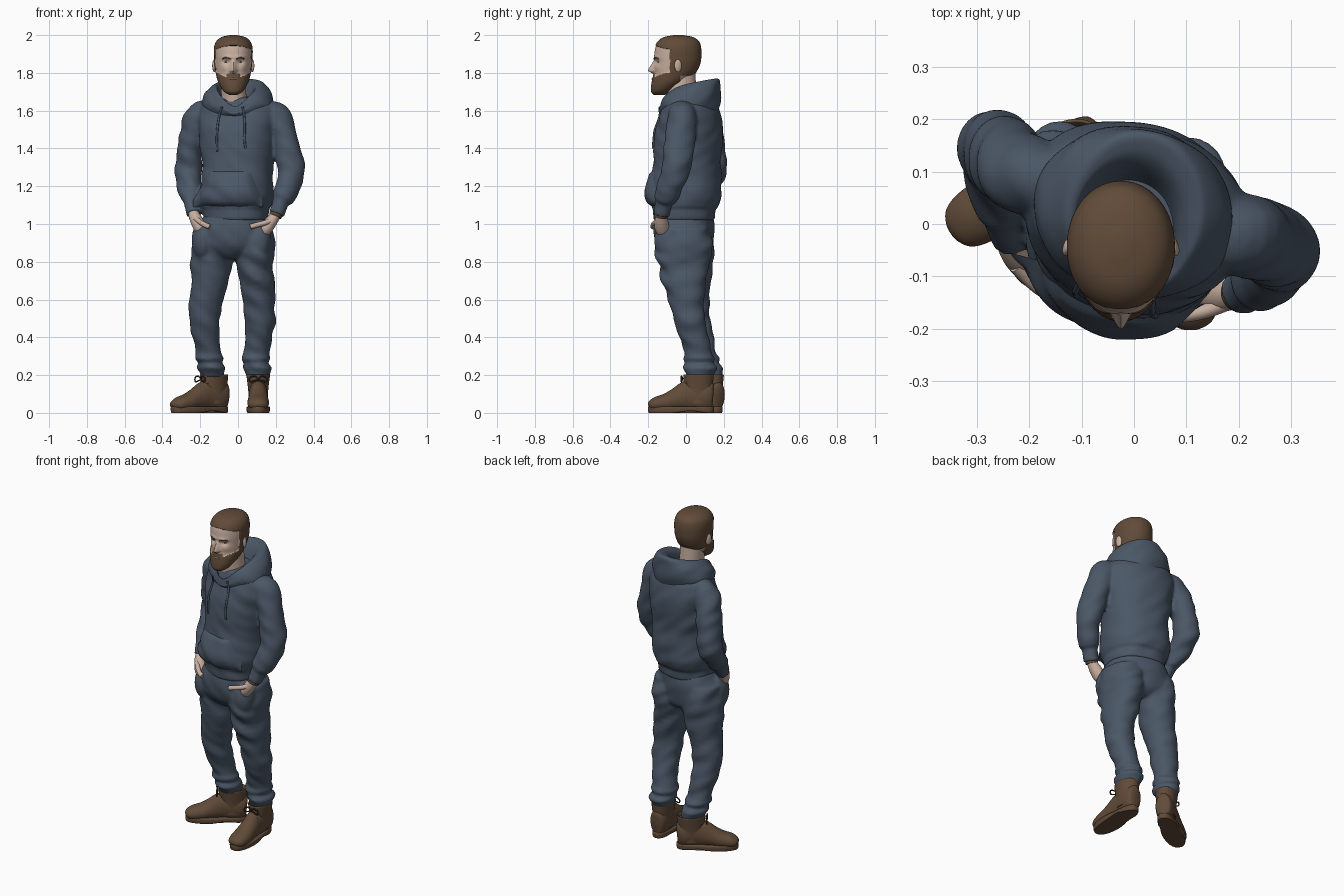
import bpy, bmesh, math
from mathutils import Vector, Matrix, noise
from mathutils.bvhtree import BVHTree

def material(name, rgb):
    m = bpy.data.materials.new(name)
    m.diffuse_color = (*rgb, 1)
    return m

CLOTH = material("blue_grey_cloth", (0.070, 0.095, 0.134))
BROWN = material("brown", (0.118, 0.070, 0.040))
SKIN = material("skin", (0.58, 0.43, 0.35))
DARK = material("dark_brown", (0.05, 0.032, 0.02))
ZUP = Vector((0, 0, 1))
YAW = math.radians(-15)  # the body is turned a little to its right

def finish(name, bm, mats, rule=None):
    bmesh.ops.recalc_face_normals(bm, faces=bm.faces[:])
    for f in bm.faces:
        f.material_index = rule(f.calc_center_median()) if rule else 0
    tree = BVHTree.FromBMesh(bm)
    me = bpy.data.meshes.new(name)
    bm.to_mesh(me)
    bm.free()
    for m in mats:
        me.materials.append(m)
    bpy.context.collection.objects.link(bpy.data.objects.new(name, me))
    return tree

def spline(P, k):
    P = [tuple(p) + (0,) * (6 - len(p)) for p in P]
    out = []
    for i in range(len(P) - 1):
        q = [P[max(i - 1, 0)], P[i], P[i + 1], P[min(i + 2, len(P) - 1)]]
        for t in (j / k for j in range(k)):
            out.append([b + 0.5 * t * (c - a + t * (2*a - 5*b + 4*c - d + t * (3*(b - c) + d - a)))
                        for a, b, c, d in zip(*q)])
    return out + [list(P[-1])]

# Skin of elliptical rings (x, y, z, rx, ry, slope) along a smooth path
def loft(name, rings, mats, yaw=0, k=6, seg=48, p=2.0, fold=0, tilt=False, ref=None,
         shape=None, matrix=Matrix(), rule=None):
    R, bm, loops = spline(rings, k), bmesh.new(), []
    for i, (x, y, z, rx, ry, slope) in enumerate(R):
        u, T = ref or Vector((math.cos(yaw), math.sin(yaw), 0)), ZUP
        if tilt:
            T = (Vector(R[min(i + 1, len(R) - 1)][:3]) - Vector(R[max(i - 1, 0)][:3])).normalized()
            u = (u - T * u.dot(T)).normalized()
        loop = []
        for j in range(seg):
            c, s = math.cos(2 * math.pi * j / seg), math.sin(2 * math.pi * j / seg)
            c, s = (math.copysign(abs(w) ** (2 / p), w) for w in (c, s))
            d = u * c * max(rx, .002) + T.cross(u) * s * max(ry, .002)
            co = Vector((x, y, z)) + d
            co += d * fold * noise.noise(Vector((co.x * 7, co.y * 7, co.z * 15 + co.x * 9)))
            co.z += slope * s
            loop.append(bm.verts.new(matrix @ (shape(co) if shape else co)))
        loops.append(loop)
    for A, B in zip(loops, loops[1:]):
        for j in range(seg):
            bm.faces.new((A[j], A[(j + 1) % seg], B[(j + 1) % seg], B[j]))
    bm.faces.new(loops[0])
    bm.faces.new(loops[-1])
    return finish(name, bm, mats, rule)

def tube(name, pts, r, mat, ref=None, matrix=Matrix()):
    return loft(name, [(*q, r, r) for q in pts], [mat], k=5, seg=8, tilt=True, ref=ref, matrix=matrix)

def ball(name, loc, radii, mat, yaw=0):
    bm = bmesh.new()
    M = Matrix.Translation(loc) @ Matrix.Rotation(yaw, 4, 'Z') @ Matrix.Diagonal((*radii, 1))
    bmesh.ops.create_uvsphere(bm, u_segments=24, v_segments=16, radius=1, matrix=M)
    return finish(name, bm, [mat])

# Fuse overlapping cloth parts into one garment
def fuse(name, parts):
    bpy.ops.object.select_all(action='DESELECT')
    for part in parts:
        bpy.data.objects[part].select_set(True)
    ob = bpy.context.view_layer.objects.active = bpy.data.objects[parts[0]]
    bpy.ops.object.join()
    ob.name = name
    mod = ob.modifiers.new("fuse", 'REMESH')
    mod.mode, mod.voxel_size, mod.use_smooth_shade = 'VOXEL', .008, True
    mod = ob.modifiers.new("soften", 'SMOOTH')
    mod.factor, mod.iterations = .5, 6

# Hoodie body, sleeves with cuffs
torso = loft("body", [
    (-.01, -.01, 1.02, .155, .145), (-.01, -.01, 1.025, .167, .157), (-.01, -.01, 1.08, .172, .163),
    (-.01, -.005, 1.09, .183, .173), (-.01, 0, 1.14, .195, .186), (-.005, 0, 1.2, .192, .184),
    (0, .005, 1.3, .187, .176), (0, .01, 1.4, .198, .176), (0, .018, 1.5, .209, .17),
    (0, .025, 1.57, .216, .155), (0, .025, 1.625, .2, .135), (0, .02, 1.665, .15, .11),
    (0, .02, 1.675, .05, .05)], [CLOTH], yaw=YAW, seg=72, p=2.25, fold=.05)
loft("right_sleeve", [
    (.12, -.01, 1.60, .055, .06), (.2, -.02, 1.573, .079, .075), (.236, -.03, 1.48, .072, .076),
    (.262, -.04, 1.38, .071, .078), (.284, -.055, 1.28, .071, .075), (.265, -.085, 1.2, .065, .067),
    (.237, -.108, 1.135, .056, .058), (.228, -.114, 1.115, .043, .045), (.203, -.13, 1.05, .041, .043)],
    [CLOTH], tilt=True, fold=.18)
loft("left_sleeve", [
    (-.12, .07, 1.60, .055, .06), (-.2, .09, 1.57, .078, .078), (-.236, .115, 1.48, .071, .08),
    (-.257, .135, 1.38, .07, .077), (-.266, .138, 1.28, .071, .074), (-.258, .09, 1.2, .065, .067),
    (-.247, .035, 1.135, .054, .057), (-.246, .02, 1.115, .043, .045), (-.235, -.025, 1.05, .04, .043)],
    [CLOTH], tilt=True, fold=.18)
fuse("hoodie", ["body", "right_sleeve", "left_sleeve"])

# Hood lying on the shoulders, dipping to a V at the throat
def hood_shape(co):
    dip = math.exp(-((co.x + .015) / .085) ** 2) * max(0, min(1, -co.y / .08))
    co.z -= .085 * dip * max(0, min(1, (co.z - 1.57) / .1))
    return co

hood = loft("hood", [
    (-.015, -.02, 1.60, .07, .085, .03), (-.01, 0, 1.71, .098, .118, .03),
    (0, .012, 1.738, .118, .143, .03), (0, .02, 1.73, .143, .158, .032), (0, .02, 1.685, .182, .163, .03),
    (0, .022, 1.63, .192, .158, .015), (0, .02, 1.55, .15, .14, 0)],
    [CLOTH], yaw=YAW * .7, seg=72, fold=.06, shape=hood_shape)

# Front pouch pocket, draped over the body and gaping at its right end
TURN = Matrix.Rotation(YAW, 3, 'Z')
bm, grid, N = bmesh.new(), [], 28
for v, u in ((j / N, i / N) for j in range(N + 1) for i in range(N + 1)):
    x = (u * 2 - 1) * ((.215 if u < .5 else .168) - (.1 if u < .5 else .055) * max(0, (v - .2) / .8))
    hit = torso.ray_cast(TURN @ Vector((x, -1, 1.09 + .195 * v)), TURN @ Vector((0, 1, 0)))[0]
    y = min((TURN.inverted() @ hit).y, -.12) if hit else -.12
    edge = min(1, 9 * min(u, 1 - u, v, 1 - v))
    puff = max(0, math.sin(math.pi * u)) ** .4 * max(0, math.sin(math.pi * v ** .8))
    grid.append(bm.verts.new(TURN @ Vector((x, y + .006 - .014 * edge - .025 * puff, 1.09 + .195 * v))))
for a in (j * (N + 1) + i for j in range(N) for i in range(N)):
    bm.faces.new((grid[a], grid[a + 1], grid[a + N + 2], grid[a + N + 1]))
finish("pouch_pocket", bm, [CLOTH])

def on_front(x, z, trees, lift=.003):
    hits = [t.ray_cast(Vector((x, -1, z)), Vector((0, 1, 0)))[0] for t in trees]
    return Vector((x, min([h.y for h in hits if h] or [-.15]) - lift, z))

# Drawstrings
for side, path in (("left", [(-.085, 1.62), (-.1, 1.57), (-.11, 1.5), (-.112, 1.44), (-.11, 1.385)]),
                   ("right", [(.025, 1.62), (.033, 1.57), (.036, 1.5), (.034, 1.45), (.04, 1.4)])):
    tube(side + "_drawstring", [on_front(x, z, (torso, hood)) for x, z in path], .006, CLOTH)

# Hands tucked in the pockets, and a wristband
loft("right_hand", [(.21, -.125, 1.075, .028, .03), (.195, -.13, 1.04, .028, .031), (.17, -.13, 1.005, .033, .037),
                    (.145, -.125, .97, .033, .037), (.13, -.11, .93, .02, .02)], [SKIN], tilt=True, seg=24)
tube("right_thumb", [(.18, -.15, 1.02), (.14, -.165, 1.005), (.10, -.173, .995), (.065, -.175, .985)],
     .014, SKIN, ZUP)
loft("left_hand", [(-.24, 0, 1.08, .028, .03), (-.232, -.035, 1.045, .03, .033), (-.215, -.06, 1.01, .034, .037),
                   (-.2, -.07, .975, .033, .037), (-.19, -.06, .93, .02, .02)], [SKIN], tilt=True, seg=24)
tube("left_thumb", [(-.225, -.08, 1.03), (-.2, -.105, 1.01), (-.175, -.125, .995), (-.15, -.135, .985)],
     .014, SKIN, ZUP)
loft("wristband", [(.206, -.128, 1.062, .035, .037), (.197, -.132, 1.04, .034, .036)], [BROWN], tilt=True, seg=24)

# Trousers with gathered ankles
loft("seat", [
    (-.025, 0, .815, .06, .09), (-.025, 0, .85, .14, .13), (-.03, -.008, .9, .192, .15),
    (-.025, -.01, .98, .19, .157), (-.015, -.01, 1.05, .16, .15)], [CLOTH], yaw=YAW * .8, p=2.2, fold=.04)
ball("left_bulge", (-.185, -.04, .915), (.06, .085, .11), CLOTH)
ball("right_bulge", (.115, -.092, .915), (.062, .077, .11), CLOTH)
loft("left_leg", [
    (-.11, .02, .98, .11, .12), (-.13, .02, .88, .117, .13), (-.14, .025, .78, .106, .122),
    (-.165, .03, .62, .088, .094), (-.178, .045, .5, .082, .085), (-.172, .07, .4, .072, .078),
    (-.155, .09, .32, .067, .07), (-.148, .1, .288, .078, .082), (-.145, .105, .265, .066, .07),
    (-.14, .11, .24, .078, .084), (-.138, .115, .215, .066, .074), (-.135, .12, .19, .058, .068)],
    [CLOTH], yaw=-.3, fold=.16)
loft("right_leg", [
    (.07, -.01, .98, .11, .135), (.083, -.012, .88, .112, .15), (.09, -.013, .78, .1, .138),
    (.108, 0, .62, .088, .099), (.113, .02, .5, .083, .085), (.107, .045, .4, .075, .08),
    (.1, .065, .32, .071, .073), (.1, .07, .288, .079, .084), (.1, .07, .265, .067, .073),
    (.107, .075, .24, .077, .088), (.107, .072, .215, .066, .076), (.107, .07, .19, .058, .068)],
    [CLOTH], fold=.16)
fuse("trousers", ["seat", "left_bulge", "right_bulge", "left_leg", "right_leg"])

# Boots, built with the ankle at the origin and the toe towards -y
def sole_shape(co):
    arch = math.exp(-((co.y + .04) / .05) ** 2)
    return Vector((co.x * (1 - .16 * arch - (.1 if co.y > 0 else 0)), co.y, max(co.z, .014 * arch)))

for side, pos, ang in (("left", (-.127, .132, 0), -56), ("right", (.107, .066, 0), 0)):
    M = Matrix.Translation(pos) @ Matrix.Rotation(math.radians(ang), 4, 'Z')
    loft(side + "_boot_foot", [
        (0, .078, .085, .025, .06), (0, .068, .086, .042, .075), (0, .03, .09, .052, .085),
        (0, -.05, .09, .05, .083), (0, -.12, .07, .053, .06), (0, -.17, .055, .057, .048),
        (0, -.22, .046, .054, .04), (0, -.25, .04, .042, .028), (0, -.264, .035, .02, .012)],
        [BROWN], tilt=True, shape=lambda co: Vector((co.x, co.y, max(co.z, .022))), matrix=M)
    loft(side + "_boot_shaft", [
        (0, 0, .05, .05, .07), (0, 0, .12, .053, .074), (0, 0, .18, .06, .079), (0, 0, .2, .062, .08),
        (0, 0, .203, .056, .074), (0, 0, .185, .05, .066)], [BROWN], matrix=M)
    loft(side + "_boot_sole", [
        (0, -.0925, 0, .058, .171), (0, -.0925, .01, .062, .174), (0, -.0925, .03, .062, .174),
        (0, -.0925, .034, .055, .166)], [BROWN], k=3, p=2.5, shape=sole_shape, matrix=M)
    for i in range(4):
        y, z = -.06 - .022 * i, .172 - .017 * i
        tube(f"{side}_lace_{i}", [(-.034, y, z - .018), (0, y - .004, z + .003), (.034, y, z - .018)],
             .004, DARK, ZUP, M)
    for s in (-1, 1):
        tube(f"{side}_bow_{'ab'[s > 0]}", [(0, -.083, .18), (s*.02, -.09, .195), (s*.045, -.09, .185),
             (s*.04, -.09, .165), (0, -.086, .176)], .004, DARK, Vector((0, 1, 0)), M)

# Head: hair and beard are regions of one surface
HX = -.025
def hairy(co):
    dx, y, z = abs(co.x - HX), co.y, co.z
    return int(z > 1.945 - .015 * (dx / .08) ** 2 or (y > -.085 and z > 1.785)
               or (y < -.03 and z < 1.772 + .03 * min(1, dx / .085) ** 2)
               or (y < -.1 and dx < .036 and z < 1.8 - .2 * dx))

def face_shape(co):
    dx, z = co.x - HX, co.z
    bump = lambda cx, cz, sx, sz: math.exp(-((abs(dx) - cx) / sx) ** 2 - ((z - cz) / sz) ** 2)
    co = co + Vector((dx, co.y + .05, 0)).normalized() * .005 * hairy(co)
    if co.y < -.08:
        t = max(0, min(1, (1.872 - z) / .055)) * max(0, min(1, (z - 1.795) / .014))
        co.y -= .034 * t * math.exp(-(dx / (.009 + .007 * t)) ** 2)
        co.y += .012 * bump(.036, 1.857, .02, .012) - .006 * bump(.03, 1.882, .03, .01)
        co.y -= .005 * bump(.05, 1.825, .02, .018)
    return co

head = loft("head", [
    (HX, -.135, 1.683, .02, .03), (HX, -.13, 1.70, .046, .05), (HX, -.11, 1.73, .066, .07),
    (HX, -.085, 1.76, .079, .09), (HX, -.06, 1.80, .088, .107), (HX, -.048, 1.85, .095, .119),
    (HX, -.045, 1.90, .098, .122), (HX, -.043, 1.94, .096, .117), (HX, -.04, 1.97, .083, .102),
    (HX, -.04, 1.99, .056, .07), (HX, -.04, 2.0, .015, .02)],
    [SKIN, BROWN], k=10, seg=112, p=2.06, shape=face_shape, rule=hairy)
loft("neck", [(-.015, -.01, 1.56, .08, .085), (-.02, -.02, 1.65, .068, .078), (-.025, -.025, 1.73, .066, .078),
              (-.025, -.02, 1.80, .065, .07)], [SKIN])
# Ears, eyes, brows and lip
for s, side in ((-1, "left"), (1, "right")):
    ball(side + "_ear", (HX + s * .1, -.042, 1.838), (.01, .02, .034), SKIN, s * .35)
    ball(side + "_eye", on_front(HX + s * .036, 1.857, [head], -.002), (.011, .004, .003), DARK)
    tube(side + "_brow", [on_front(HX + s * x, z, [head], 0) for x, z in
         ((.014, 1.873), (.03, 1.879), (.045, 1.88), (.058, 1.874))], .0035, BROWN, ZUP)
ball("lower_lip", on_front(HX, 1.768, [head], -.001), (.018, .005, .004), SKIN)
# Smooth shading with sharp edges kept
bpy.ops.object.select_all(action='SELECT')
bpy.context.view_layer.objects.active = bpy.data.objects["head"]
bpy.ops.object.shade_smooth_by_angle(angle=math.radians(50))
